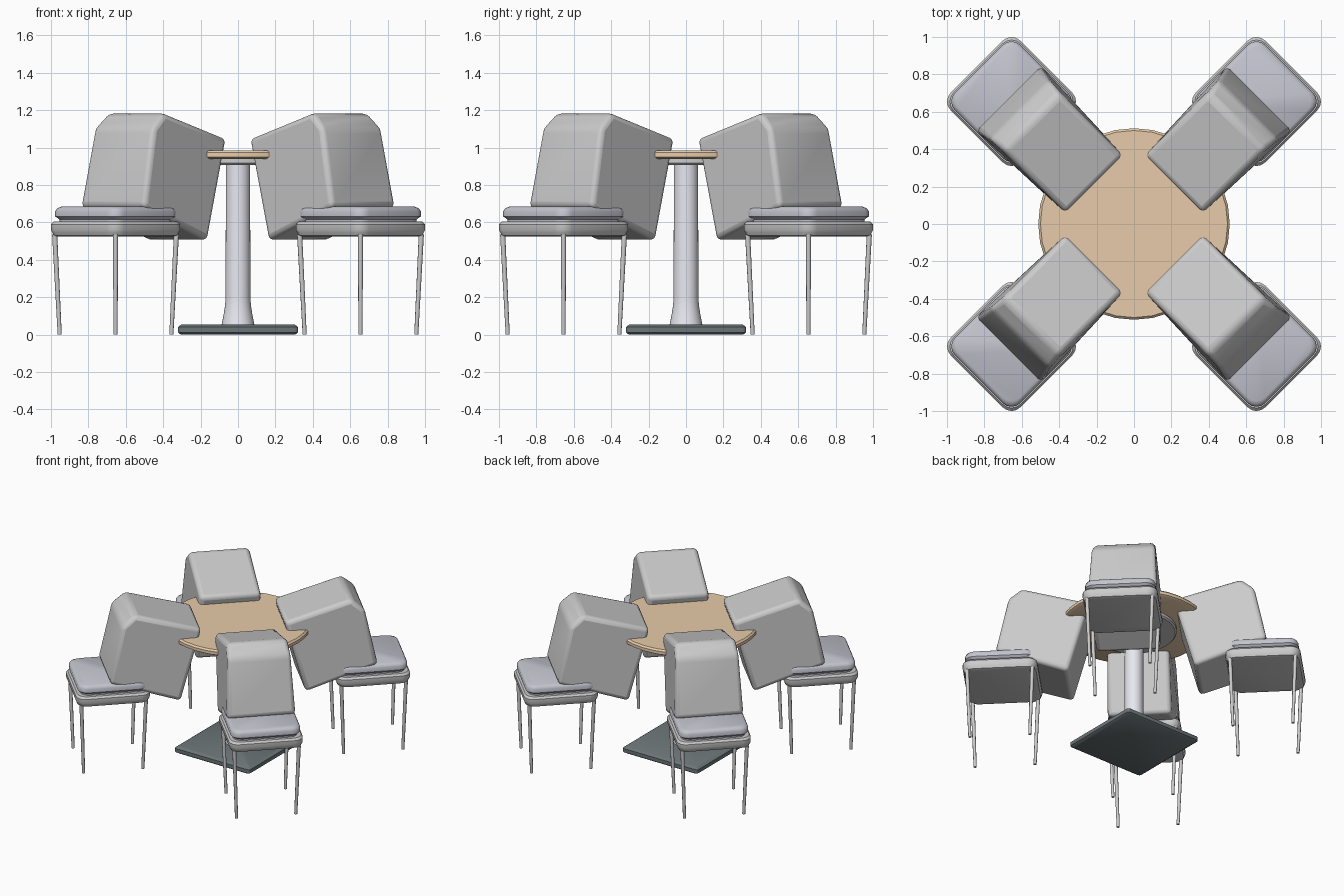
import bpy, bmesh
from math import sin, cos, pi, radians
from mathutils import Matrix, Vector

if "Cube" in bpy.data.objects:
    bpy.data.objects.remove(bpy.data.objects["Cube"])


def paint(name, rgb):
    m = bpy.data.materials.new(name)
    m.diffuse_color = (*rgb, 1)
    m.use_nodes = True
    m.node_tree.nodes["Principled BSDF"].inputs["Base Color"].default_value = m.diffuse_color
    return m


WOOD = paint("wood", (0.8, 0.6, 0.4))
IRON = paint("dark_metal", (0.15, 0.18, 0.19))
FABRIC = paint("seat_fabric", (0.55, 0.55, 0.62))
STEEL = paint("pale_metal", (0.8, 0.8, 0.87))


def make(name, bm, matrix=Matrix(), mat=None, bevel=0, angle=35):
    bmesh.ops.recalc_face_normals(bm, faces=bm.faces)
    me = bpy.data.meshes.new(name)
    bm.to_mesh(me)
    bm.free()
    ob = bpy.data.objects.new(name, me)
    bpy.context.collection.objects.link(ob)
    ob.matrix_world = matrix
    if mat:
        me.materials.append(mat)
    if bevel:
        b = ob.modifiers.new("bevel", "BEVEL")
        b.width, b.segments = bevel, 3
        b.limit_method, b.angle_limit = "ANGLE", radians(30)
    bpy.ops.object.select_all(action="DESELECT")
    ob.select_set(True)
    bpy.context.view_layer.objects.active = ob
    bpy.ops.object.shade_smooth_by_angle(angle=radians(angle))
    return ob


def loft(rings):
    """Closed solid from stacked rings of equal point count."""
    bm = bmesh.new()
    rows = [[bm.verts.new(p) for p in r] for r in rings]
    n = len(rows[0])
    for a, b in zip(rows, rows[1:]):
        for i in range(n):
            j = (i + 1) % n
            bm.faces.new((a[i], a[j], b[j], b[i]))
    bm.faces.new(rows[0])
    bm.faces.new(rows[-1])
    return bm


def circle(r, z, n):
    return [(r * cos(2 * pi * i / n), r * sin(2 * pi * i / n), z) for i in range(n)]


def rounded(h, r, z, cx=0, seg=4):
    """Rounded square with half width h and corner radius r."""
    pts = []
    for q in range(4):
        for s in range(seg + 1):
            a = pi / 2 * (q + s / seg)
            sx, sy = (1, -1, -1, 1)[q], (1, 1, -1, -1)[q]
            pts.append((cx + sx * (h - r) + r * cos(a), sy * (h - r) + r * sin(a), z))
    return pts


def slab(profile, r, cx=0):
    return loft([rounded(h, r, z, cx) for h, z in profile])


# Table: square foot, flared column, mounting disc, round top
make("table_foot", slab([(0.305, 0), (0.322, 0.012), (0.322, 0.04), (0.305, 0.053)], 0.02), mat=IRON)
make("table_column", loft([circle(r, z, 32) for r, z in
     [(0.088, 0.05), (0.078, 0.1), (0.07, 0.15), (0.066, 0.2), (0.065, 0.91)]]), mat=STEEL)
make("table_support_disc", loft([circle(r, z, 32) for r, z in
     [(0.29, 0.908), (0.3, 0.918), (0.3, 0.942)]]))
make("table_top", loft([circle(r, z, 32) for r, z in
     [(0.495, 0.94), (0.512, 0.95), (0.512, 0.973), (0.5, 0.985)]]), mat=WOOD)

# Backrest side profile: radial distance, height, half width
BACK = [(0.445, 0.5, 0.225), (0.955, 0.682, 0.246), (0.865, 1.105, 0.228),
        (0.772, 1.187, 0.215), (0.295, 1.047, 0.218)]
C = 0.926  # seat centre distance from the table axis

for k in range(4):
    turn = Matrix.Rotation(pi / 4 + k * pi / 2, 4, "Z")
    # Seat shell and cushion
    make(f"seat_frame_{k}", slab([(0.238, 0.525), (0.252, 0.53), (0.258, 0.545), (0.263, 0.56),
         (0.263, 0.59), (0.252, 0.605)], 0.065, C), turn)
    make(f"seat_cushion_{k}", slab([(0.23, 0.595), (0.23, 0.615), (0.247, 0.632), (0.247, 0.66),
         (0.24, 0.675), (0.225, 0.684)], 0.065, C), turn, FABRIC)
    # Thick leaning backrest
    make(f"backrest_{k}", loft([[(u, s * w, z) for u, z, w in BACK] for s in (-1, 1)]),
         turn, bevel=0.03, angle=50)
    # Four thin legs, wider apart at the top
    for i, (sx, sy) in enumerate([(1, 1), (-1, 1), (-1, -1), (1, -1)]):
        rings = []
        for off, r, z in [(0.211, 0.011, 0), (0.23, 0.014, 0.535)]:
            move = Vector((C + sx * off, sy * off, 0))
            rings.append([Vector(p) + move for p in circle(r, z, 10)])
        make(f"chair_leg_{k}_{i}", loft(rings), turn, angle=50)
